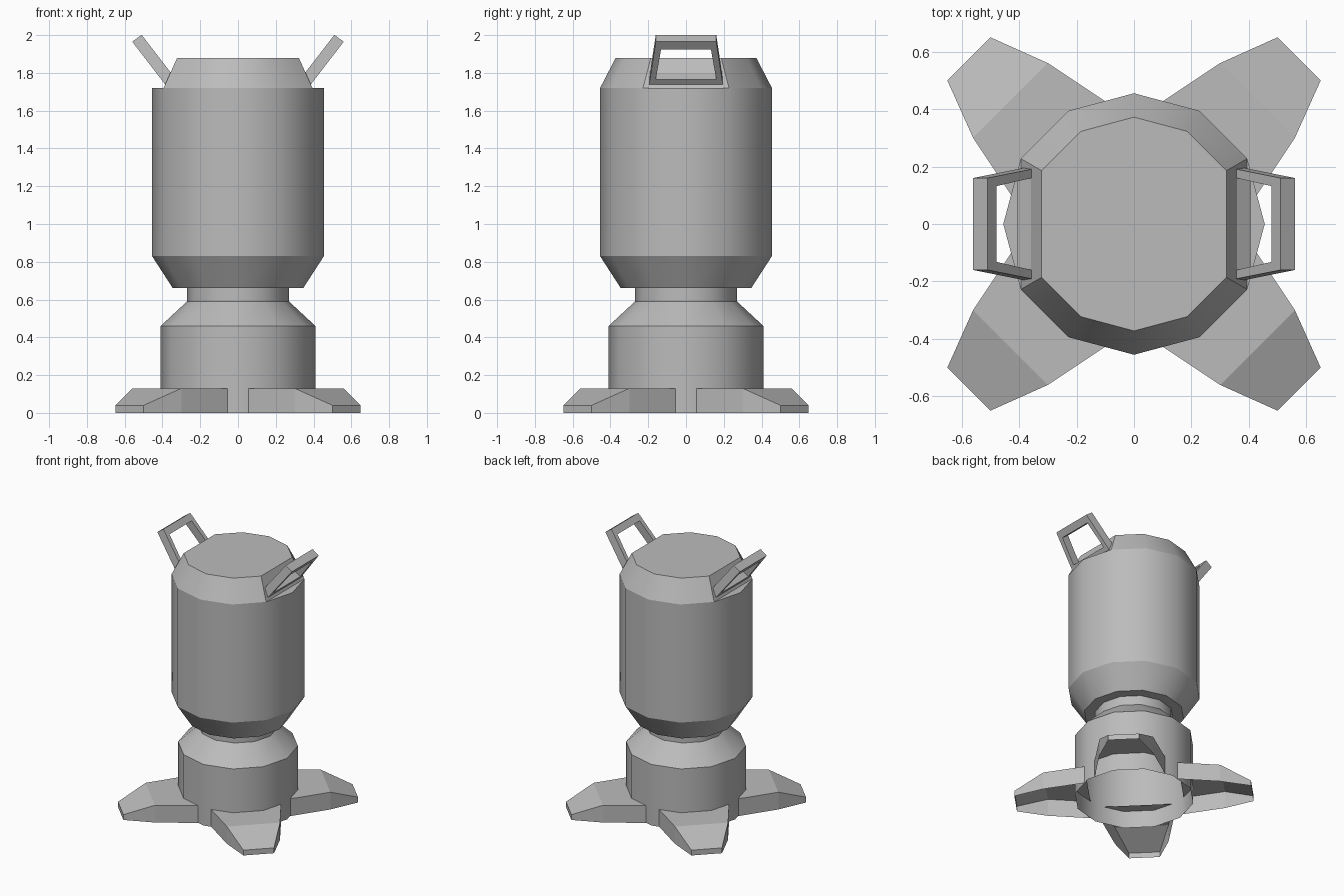
import bpy, bmesh, math
from mathutils import Matrix, Vector

cube = bpy.data.objects.get("Cube")
if cube:
    bpy.data.objects.remove(cube, do_unlink=True)

grey = bpy.data.materials.new("plain_grey")
grey.use_nodes = True
grey.diffuse_color = (0.5, 0.5, 0.5, 1)
grey.node_tree.nodes["Principled BSDF"].inputs["Base Color"].default_value = grey.diffuse_color

SIDES = 12


def finish(name, bm, smooth=False):
    """Turn a bmesh into an object; smooth parts keep their rims and corners sharp."""
    bmesh.ops.recalc_face_normals(bm, faces=bm.faces)
    for f in bm.faces:
        f.smooth = smooth
    for e in bm.edges:
        a, b = e.verts
        level = abs(a.co.z - b.co.z) < 1e-5
        e.smooth = not (level or e.calc_face_angle(0) > math.radians(35))
    mesh = bpy.data.meshes.new(name)
    bm.to_mesh(mesh)
    bm.free()
    mesh.materials.append(grey)
    obj = bpy.data.objects.new(name, mesh)
    bpy.context.collection.objects.link(obj)
    return obj


def ring(bm, r, z, skip=()):
    step = 2 * math.pi / SIDES
    return [bm.verts.new((r * math.cos(i * step), r * math.sin(i * step), z))
            for i in range(SIDES) if i not in skip]


def bridge(bm, low, high):
    n = len(low)
    for i in range(n):
        j = (i + 1) % n
        bm.faces.new((low[i], low[j], high[j], high[i]))


def lathe(bm, profile):
    rings = [ring(bm, r, z) for r, z in profile]
    for low, high in zip(rings, rings[1:]):
        bridge(bm, low, high)
    return rings[-1]


# Base: hollow pedestal with a sloped shoulder and neck
bm = bmesh.new()
lathe(bm, [(0.41, 0), (0.41, 0.46), (0.27, 0.59), (0.27, 0.66)])
finish("base", bm, smooth=True)

# Body: tank whose cap is cut flat on both sides, leaving small ledges
bm = bmesh.new()
rim = lathe(bm, [(0.27, 0.66), (0.345, 0.66), (0.455, 0.83), (0.455, 1.72)])
flat = (0, SIDES // 2)
for i in flat:
    bm.faces.new((rim[i - 1], rim[i], rim[i + 1]))
cap_top = ring(bm, 0.372, 1.88, skip=flat)
bridge(bm, [v for i, v in enumerate(rim) if i not in flat], cap_top)
bm.faces.new(cap_top)
finish("body", bm, smooth=True)


def leg(name, angle):
    """Tapered foot shell, open underneath and where it meets the base."""
    bm = bmesh.new()
    stations = [(0.32, 0.242, 0.13), (0.608, 0.184, 0.13), (0.813, 0.106, 0.04)]
    rows = [[bm.verts.new(p) for p in ((u, -w, 0), (u, -w, h), (u, w, h), (u, w, 0))]
            for u, w, h in stations]
    for a, b in zip(rows, rows[1:]):
        for i in range(3):
            bm.faces.new((a[i], b[i], b[i + 1], a[i + 1]))
    bm.faces.new(rows[-1])
    bm.transform(Matrix.Rotation(math.radians(angle), 4, "Z"))
    finish(name, bm)


for name, angle in (("back_left_leg", 45), ("back_right_leg", 135),
                    ("front_right_leg", 225), ("front_left_leg", 315)):
    leg(name, angle)


def handle(name, angle):
    """Trapezoid frame leaning outwards from the flat of the cap."""
    start = Vector((0.385, 0, 1.738))
    along = Vector((0.61, 0, 0.792))
    inward = Vector((-0.05, 0, 0.036))
    outer = [(-0.195, 0), (0.195, 0), (0.16, 0.287), (-0.16, 0.287)]
    inner = [(-0.16, 0.035), (0.16, 0.035), (0.132, 0.235), (-0.132, 0.235)]
    bm = bmesh.new()

    def loop(points, depth):
        return [bm.verts.new(start + along * s + inward * depth + Vector((0, y, 0)))
                for y, s in points]

    loops = [loop(outer, 0), loop(outer, 1), loop(inner, 1), loop(inner, 0)]
    for i in range(4):
        bridge(bm, loops[i], loops[(i + 1) % 4])
    bm.transform(Matrix.Rotation(math.radians(angle), 4, "Z"))
    finish(name, bm)


handle("left_handle", 0)
handle("right_handle", 180)
